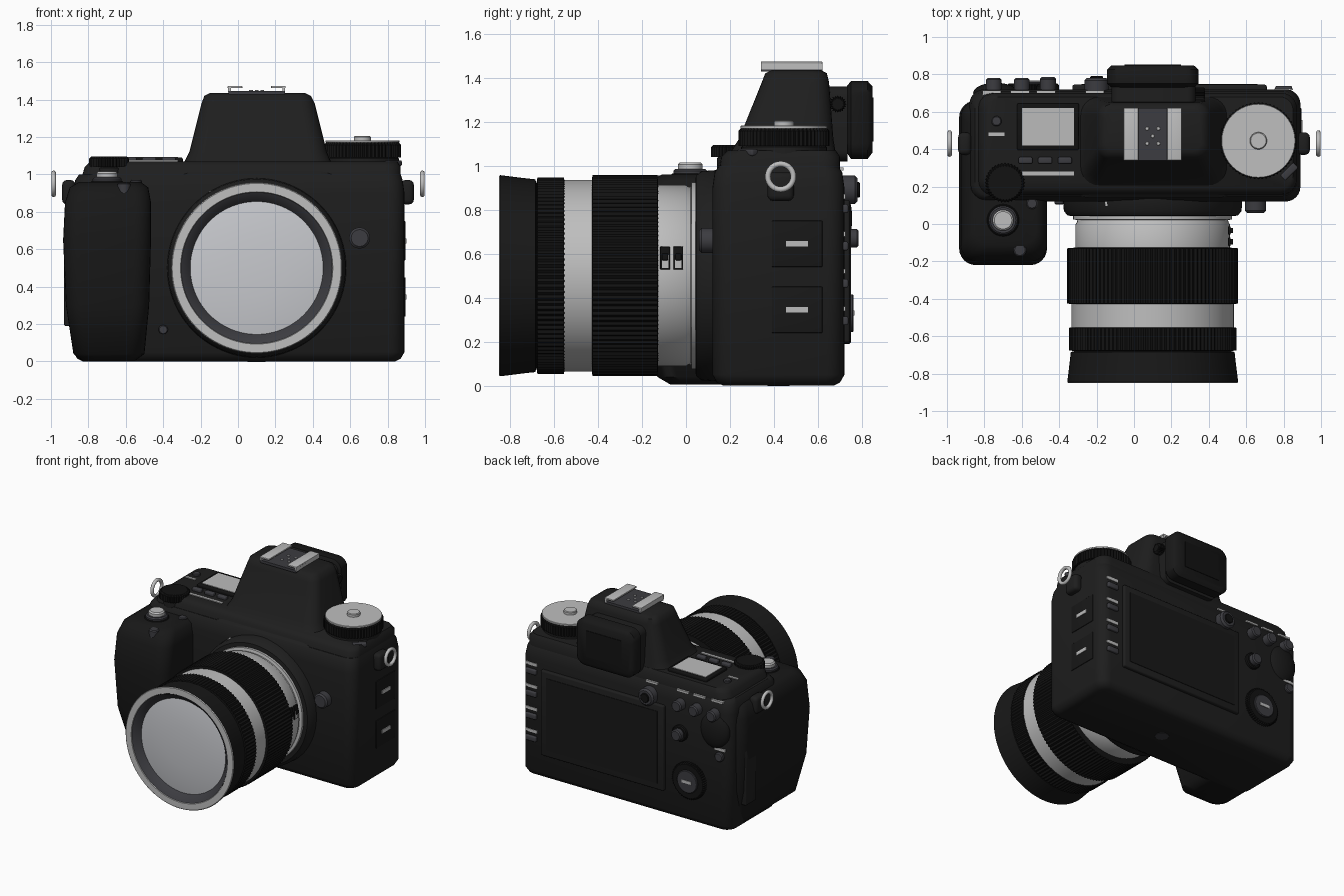
import bpy
import bmesh
from math import cos, sin, pi, radians
from mathutils import Vector, Matrix

default_cube = bpy.data.objects.get("Cube")
if default_cube:
    bpy.data.objects.remove(default_cube, do_unlink=True)


def make_material(name, red, green, blue, roughness=.6):
    material = bpy.data.materials.new(name)
    material.use_nodes = True
    material.diffuse_color = (red, green, blue, 1)
    shader = material.node_tree.nodes["Principled BSDF"]
    shader.inputs["Base Color"].default_value = (red, green, blue, 1)
    shader.inputs["Roughness"].default_value = roughness
    return material


body_black = make_material("body black", .013, .013, .013)
rubber_black = make_material("rubber black", .009, .009, .009)
ring_black = make_material("ring black", .006, .006, .006)
button_grey = make_material("button grey", .045, .045, .052)
silver = make_material("silver", .52, .52, .52)
label_white = make_material("label white", .5, .5, .5)
glass = make_material("pale glass", .58, .59, .62)

# Maps a point (across, up, along) to the chosen axis
AXIS = {
    "z": lambda u, v, w: (u, v, w),
    "y": lambda u, v, w: (u, w, v),
    "x": lambda u, v, w: (w, u, v),
}


def finish(name, bm, material, angle=35):
    mesh = bpy.data.meshes.new(name)
    bmesh.ops.recalc_face_normals(bm, faces=bm.faces)
    bm.to_mesh(mesh)
    bm.free()
    mesh.materials.append(material)
    mesh.shade_smooth()
    mesh.set_sharp_from_angle(angle=radians(angle))
    part = bpy.data.objects.new(name, mesh)
    bpy.context.collection.objects.link(part)
    return part


def skin(name, rings, axis, material, caps=True, angle=35):
    """Join rings of points into one shell."""
    bm = bmesh.new()
    loops = [[bm.verts.new(AXIS[axis](*p)) for p in ring] for ring in rings]
    count = len(loops[0])
    for low, high in zip(loops, loops[1:]):
        for i in range(count):
            j = (i + 1) % count
            bm.faces.new((low[i], low[j], high[j], high[i]))
    if caps:
        bm.faces.new(loops[0])
        bm.faces.new(loops[-1])
    return finish(name, bm, material, angle)


def loft(name, sections, material, axis="z"):
    """Rounded rectangles (along, u0, u1, v0, v1, corner) joined up."""
    rings = []
    for w, u0, u1, v0, v1, r in sections:
        ring = []
        centres = ((u1 - r, v1 - r), (u0 + r, v1 - r), (u0 + r, v0 + r), (u1 - r, v0 + r))
        for quarter, (cu, cv) in enumerate(centres):
            for step in range(7):
                a = (quarter + step / 6) * pi / 2
                ring.append((cu + r * cos(a), cv + r * sin(a), w))
        rings.append(ring)
    return skin(name, rings, axis, material, angle=50)


def lathe(name, centre, profile, material, axis="y", caps=False, teeth=0, sides=96):
    """Turn (radius, along) pairs; teeth make a ribbed grip."""
    count = teeth * 2 or sides
    rings = []
    for r, w in profile:
        ring = []
        for i in range(count):
            a = i * 2 * pi / count
            radius = r - .008 if teeth and i % 2 else r
            ring.append((centre[0] + radius * cos(a), centre[1] + radius * sin(a), w))
        rings.append(ring)
    return skin(name, rings, axis, material, caps, 20 if teeth else 35)


def knob(name, centre, r, start, end, material, axis="z", teeth=0):
    """Short cylinder with a chamfered outer end."""
    chamfer = min(r, abs(end - start)) * .2
    edge = end - chamfer if end > start else end + chamfer
    return lathe(name, centre, [(r, start), (r, edge), (r - chamfer, end)],
                 material, axis, True, teeth, 40)


def box(name, centre, size, material, bevel=0.0, turn=0):
    bm = bmesh.new()
    bmesh.ops.create_cube(bm, size=1)
    bmesh.ops.scale(bm, vec=size, verts=bm.verts)
    if bevel:
        bmesh.ops.bevel(bm, geom=bm.edges[:], offset=bevel, segments=3,
                        profile=.5, affect="EDGES")
    spin = Matrix.Rotation(radians(turn), 4, "Z")
    bmesh.ops.transform(bm, matrix=Matrix.Translation(Vector(centre)) @ spin, verts=bm.verts)
    return finish(name, bm, material)


# Body shell, top deck, grip and viewfinder hump
loft("body", [(0, -.83, .84, .17, .67, .06), (.015, -.86, .87, .14, .7, .07),
              (.05, -.88, .89, .12, .72, .08), (.9, -.88, .89, .12, .72, .08),
              (.97, -.87, .88, .13, .71, .08), (1, -.85, .87, .15, .69, .08)], body_black)
loft("top_deck", [(.97, -.84, .87, .15, .7, .08), (1.04, -.82, .87, .16, .7, .08),
                  (1.07, -.79, .85, .19, .68, .07)], body_black)
loft("grip", [(.005, -.83, -.55, -.07, .58, .08), (.04, -.88, -.5, -.13, .63, .09),
              (.3, -.92, -.475, -.2, .66, .09), (.65, -.935, -.465, -.22, .66, .09),
              (.85, -.925, -.465, -.2, .66, .09), (.93, -.9, -.48, -.16, .64, .09),
              (.96, -.85, -.52, -.11, .6, .08)], rubber_black)
loft("viewfinder_hump", [(1, -.34, .55, .14, .69, .1), (1.06, -.29, .5, .2, .68, .1),
                         (1.12, -.26, .475, .24, .67, .09), (1.38, -.195, .41, .345, .65, .07),
                         (1.42, -.18, .39, .36, .64, .06), (1.435, -.15, .36, .39, .61, .05)],
     body_black)
loft("eyepiece_neck", [(.6, -.12, .33, 1.02, 1.36, .05), (.735, -.12, .33, 1.02, 1.36, .05)],
     body_black, "y")
loft("eyecup", [(.73, -.12, .32, 1.06, 1.36, .06), (.75, -.145, .345, 1.03, 1.385, .07),
                (.825, -.145, .345, 1.03, 1.385, .07), (.848, -.12, .32, 1.06, 1.36, .06)],
     rubber_black, "y")
box("eyepiece_window", (.1, .848, 1.21), (.3, .008, .2), ring_black)
knob("eyepiece_focus_knob", (.69, 1.28), .04, .32, .38, ring_black, "x", 20)

# Lens, turned about its own axis
lens = (.1, .5)
lathe("lens_mount_plate", lens, [(.48, .14), (.475, .07), (.455, .045), (.4, .04)], body_black)
lathe("lens_mount_ring", lens, [(.4, .05), (.425, .045), (.425, .025), (.4, .02)], silver)
lathe("lens_rear_barrel", lens, [(.4, .04), (.405, .01), (.412, 0), (.412, -.13)], silver)
lathe("wide_grip_ring", lens, [(.4, -.125), (.457, -.13), (.457, -.425), (.42, -.43)],
      ring_black, teeth=110)
lathe("lens_silver_band", lens, [(.435, -.42), (.435, -.56)], silver)
lathe("narrow_grip_ring", lens, [(.42, -.55), (.447, -.555), (.447, -.675), (.42, -.68)],
      ring_black, teeth=110)
lathe("lens_hood", lens, [(.42, -.68), (.438, -.685), (.444, -.74), (.457, -.845)], rubber_black)
lathe("front_rim", lens, [(.457, -.845), (.452, -.85), (.407, -.85), (.403, -.835)], silver)
lathe("inner_rim", lens, [(.404, -.845), (.38, -.83), (.355, -.8)], button_grey)
lathe("front_glass", lens, [(.357, -.8), (.28, -.812), (.15, -.821), (.04, -.824)], glass, caps=True)
for y in (-.095, -.035):
    box("lens_switch_frame", (.51, y, .58), (.014, .045, .105), ring_black, .004)
    box("lens_switch_plate", (.515, y, .565), (.008, .03, .06), silver)
    box("lens_switch", (.52, y, .585), (.02, .028, .03), ring_black, .004)
box("mount_index_mark", (-.13, .11, .905), (.05, .03, .012), label_white)

# Front controls
knob("lens_release", (.65, .66), .056, .13, .06, button_grey, "y")
knob("front_button", (-.4, .17), .025, .13, .105, button_grey, "y")

# Hot shoe
box("shoe_base", (.1, .48, 1.437), (.3, .28, .02), button_grey)
for side in (-1, 1):
    box("shoe_wall", (.1 + side * .145, .48, 1.452), (.015, .28, .03), silver)
    box("shoe_rail", (.1 + side * .116, .48, 1.467), (.078, .28, .012), silver, .003)
for dx, dy in ((0, 0), (-.03, .04), (.03, .04), (-.03, -.04), (.03, -.04)):
    knob("shoe_contact", (.1 + dx, .47 + dy), .01, 1.44, 1.452, label_white)

# Large top dial
dial = (.665, .445)
knob("dial_base", dial, .195, 1.04, 1.095, body_black)
knob("large_dial", dial, .207, 1.09, 1.175, ring_black, teeth=60)
knob("dial_plate", dial, .198, 1.17, 1.182, silver)
knob("dial_lock", dial, .046, 1.18, 1.205, silver)
box("dial_lever", (.83, .28, 1.06), (.1, .04, .03), button_grey, .008, 45)

# Shutter side of the top
knob("shutter_collar", (-.7, .02), .09, .92, .965, ring_black)
knob("shutter_ring", (-.7, .02), .077, .94, .985, button_grey)
knob("shutter_button", (-.7, .02), .056, .97, 1.015, silver)
knob("grip_button", (-.61, -.14), .035, .88, .955, button_grey)
knob("command_dial", (-.69, .22), .107, 1.04, 1.095, ring_black, teeth=36)
knob("command_dial_stem", (-.69, .22), .08, .9, 1.05, body_black)
knob("small_top_button", (-.545, .11), .03, .9, .97, button_grey)
knob("rear_top_button", (-.735, .55), .027, 1.06, 1.085, button_grey)
box("display_frame", (-.46, .52, 1.075), (.33, .25, .03), ring_black, .008)
box("top_display", (-.46, .52, 1.091), (.28, .2, .006), label_white)
for x in (-.58, -.475, -.37):
    box("display_button", (x, .34, 1.078), (.075, .035, .03), button_grey, .008)
box("display_label", (-.46, .27, 1.072), (.28, .022, .008), label_white)
box("button_label", (-.735, .48, 1.072), (.085, .02, .008), label_white)

# Strap lugs and rings on both sides
for side in (-1, 1):
    box("strap_lug", (side * .905, .43, .905), (.07, .12, .13), body_black, .025)
    bpy.ops.mesh.primitive_torus_add(location=(side * .986, .43, .95), rotation=(0, pi / 2, 0),
                                     major_radius=.058, minor_radius=.013,
                                     major_segments=32, minor_segments=10)
    strap_ring = bpy.context.object
    strap_ring.name = "strap_ring"
    strap_ring.data.materials.append(silver)
    strap_ring.data.shade_smooth()

# Side doors
for z in (.645, .345):
    box("port_door", (.889, .505, z), (.012, .23, .21), rubber_black, .004)
    box("port_label", (.896, .505, z), (.008, .1, .026), label_white)
box("card_door", (-.9, .54, .4), (.06, .13, .42), body_black, .01)

# Back screen and controls
box("screen_frame", (.19, .72, .52), (1.04, .05, .65), body_black, .012)
box("screen_panel", (.19, .745, .52), (.94, .008, .55), rubber_black)
for z in (.86, .69, .52, .35):
    box("menu_label", (.8, .72, z), (.1, .008, .022), label_white)
    box("menu_button", (.8, .725, z - .055), (.09, .025, .04), button_grey, .008)
for x in (-.2, -.46, -.6, -.75):
    r = .065 if x == -.2 else .042
    knob("back_button", (x, .89), r, .7, .78, button_grey, "y")
    box("back_button_label", (x - .01, .7, .985), (.1, .03, .014), label_white)
knob("back_button_cap", (-.2, .89), .035, .77, .79, ring_black, "y")
knob("joystick_base", (-.46, .67), .06, .71, .745, ring_black, "y")
knob("joystick", (-.46, .67), .042, .73, .785, button_grey, "y")
knob("control_wheel", (-.54, .33), .14, .71, .75, ring_black, "y", 50)
knob("control_wheel_hub", (-.54, .33), .085, .74, .762, button_grey, "y")
box("control_wheel_label", (-.54, .762, .33), (.08, .008, .022), label_white)
box("lower_label", (-.79, .715, .63), (.09, .016, .02), label_white)
knob("lower_button", (-.79, .575), .035, .68, .74, button_grey, "y")

bm = bmesh.new()
bmesh.ops.create_uvsphere(bm, u_segments=32, v_segments=16, radius=1)
bmesh.ops.scale(bm, vec=(.12, .055, .14), verts=bm.verts)
bmesh.ops.translate(bm, vec=(-.74, .7, .76), verts=bm.verts)
finish("thumb_rest", bm, rubber_black)

# Underside
knob("tripod_socket", (.1, .42), .05, .01, -.002, button_grey)
